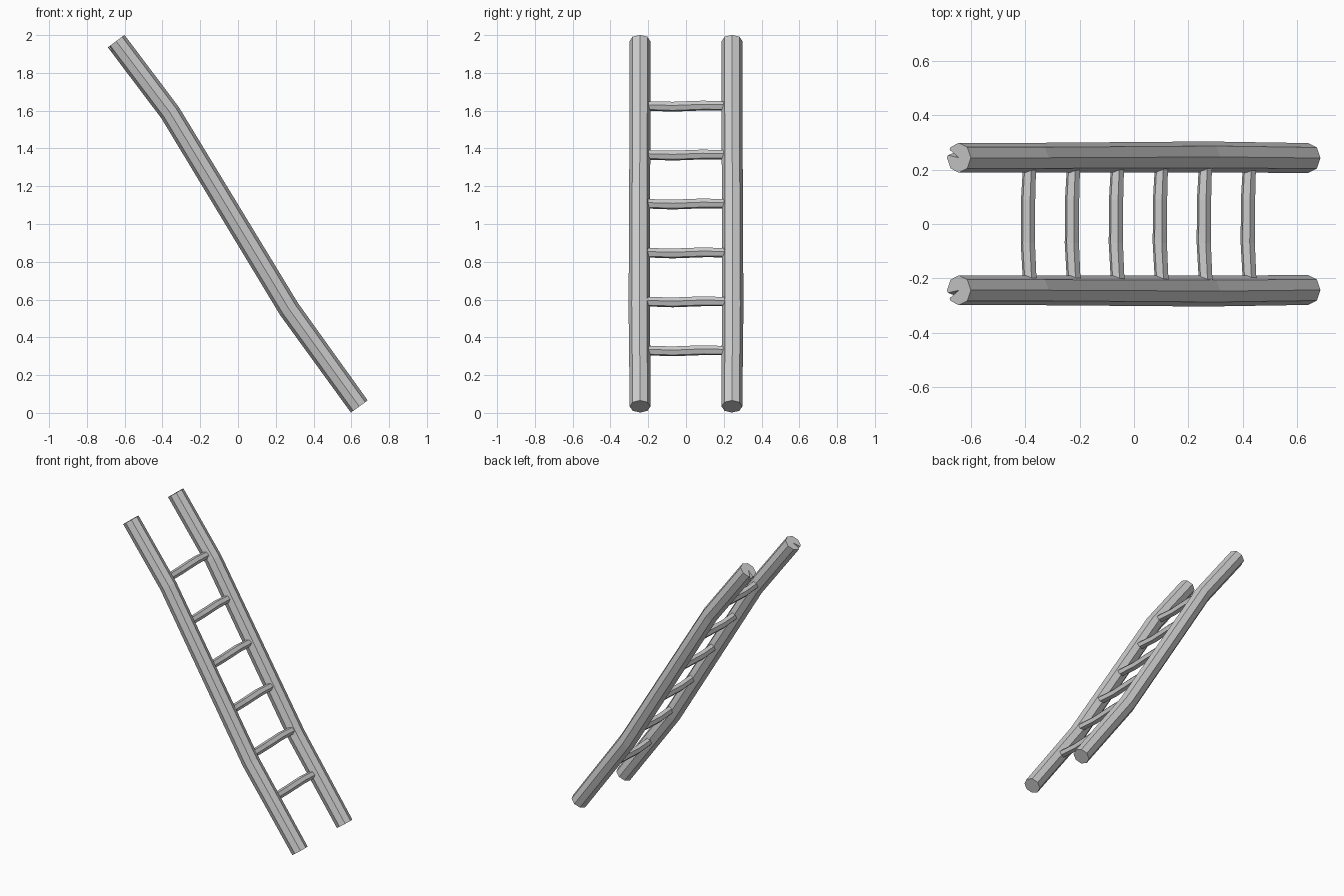
import bpy, bmesh, math
from mathutils import Vector

if "Cube" in bpy.data.objects:
    bpy.data.objects.remove(bpy.data.objects["Cube"])


def rings_along(bm, path, side, radii, sides, phase=0.0):
    """Mitred polygon rings along a path lying roughly perpendicular to 'side'."""
    pts = [Vector(p) for p in path]
    rings = []
    for i, p in enumerate(pts):
        a = (p - pts[i - 1]).normalized() if i else None
        b = (pts[i + 1] - p).normalized() if i < len(pts) - 1 else None
        t = ((a or b) + (b or a)).normalized()
        v = side.cross(t).normalized()
        u = t.cross(v).normalized()
        ring = []
        for k in range(sides):
            ang = phase + 2 * math.pi * k / sides
            ring.append(bm.verts.new(p + radii[i] * (u * math.cos(ang) + v * math.sin(ang))))
        rings.append(ring)
    return rings


def skin(bm, rings):
    for r0, r1 in zip(rings, rings[1:]):
        n = len(r0)
        for k in range(n):
            bm.faces.new((r0[k], r0[(k + 1) % n], r1[(k + 1) % n], r1[k]))


def finish(bm, name):
    bmesh.ops.recalc_face_normals(bm, faces=bm.faces)
    mesh = bpy.data.meshes.new(name)
    bm.to_mesh(mesh)
    bm.free()
    obj = bpy.data.objects.new(name, mesh)
    bpy.context.collection.objects.link(obj)
    return obj


# Side rails: bent octagonal poles with a split in the upper end
def rail(name, s):
    bm = bmesh.new()
    path = [(0.642, s * 0.243, 0.034), (0.27, s * 0.247, 0.55),
            (-0.36, s * 0.244, 1.59), (-0.645, s * 0.244, 1.968)]
    rings = rings_along(bm, path, Vector((0, s, 0)), [0.055, 0.057, 0.055, 0.055], 8)
    skin(bm, rings[:-1])
    bm.faces.new(rings[0])
    low, top = rings[-2], rings[-1]
    # pick the pole facet that faces outward and back for the split
    mid = Vector(path[-1])
    want = Vector((-0.8, s * 0.6, -0.5))
    n = len(top)
    cut = max(range(n), key=lambda k: ((top[k].co + top[(k + 1) % n].co) / 2 - mid).dot(want))
    for k in range(n):
        j = (k + 1) % n
        if k != cut:
            bm.faces.new((low[k], low[j], top[j], top[k]))
            continue
        p, q = top[k].co, top[j].co
        axis = (top[k].co - low[k].co).normalized()
        a = bm.verts.new(p.lerp(q, 0.25))
        b = bm.verts.new(p.lerp(q, 0.75))
        notch = bm.verts.new(p.lerp(q, 0.5) - axis * 0.04)
        c = bm.verts.new(mid)
        bm.faces.new((low[k], low[j], top[j], b, notch, a, top[k]))
        bm.faces.new((c, a, notch))
        bm.faces.new((c, notch, b))
        bm.faces.new([c, b] + [top[(j + i) % n] for i in range(n)] + [a])
    return finish(bm, name)


rail("left_rail", -1)
rail("right_rail", 1)


# Rungs: slightly crooked six-sided sticks
for i in range(6):
    x, z = -0.388 + 0.162 * i, 1.625 - 0.259 * i
    bm = bmesh.new()
    path = [(x + 0.004, -0.21, z), (x - 0.003, -0.07, z - 0.004),
            (x - 0.002, 0.09, z + 0.002), (x + 0.003, 0.21, z)]
    rings = rings_along(bm, path, Vector((1, 0, 0)), [0.026, 0.027, 0.027, 0.025], 6, 0.25)
    skin(bm, rings)
    bm.faces.new(rings[0])
    bm.faces.new(rings[-1])
    finish(bm, "rung_%d" % (i + 1))
